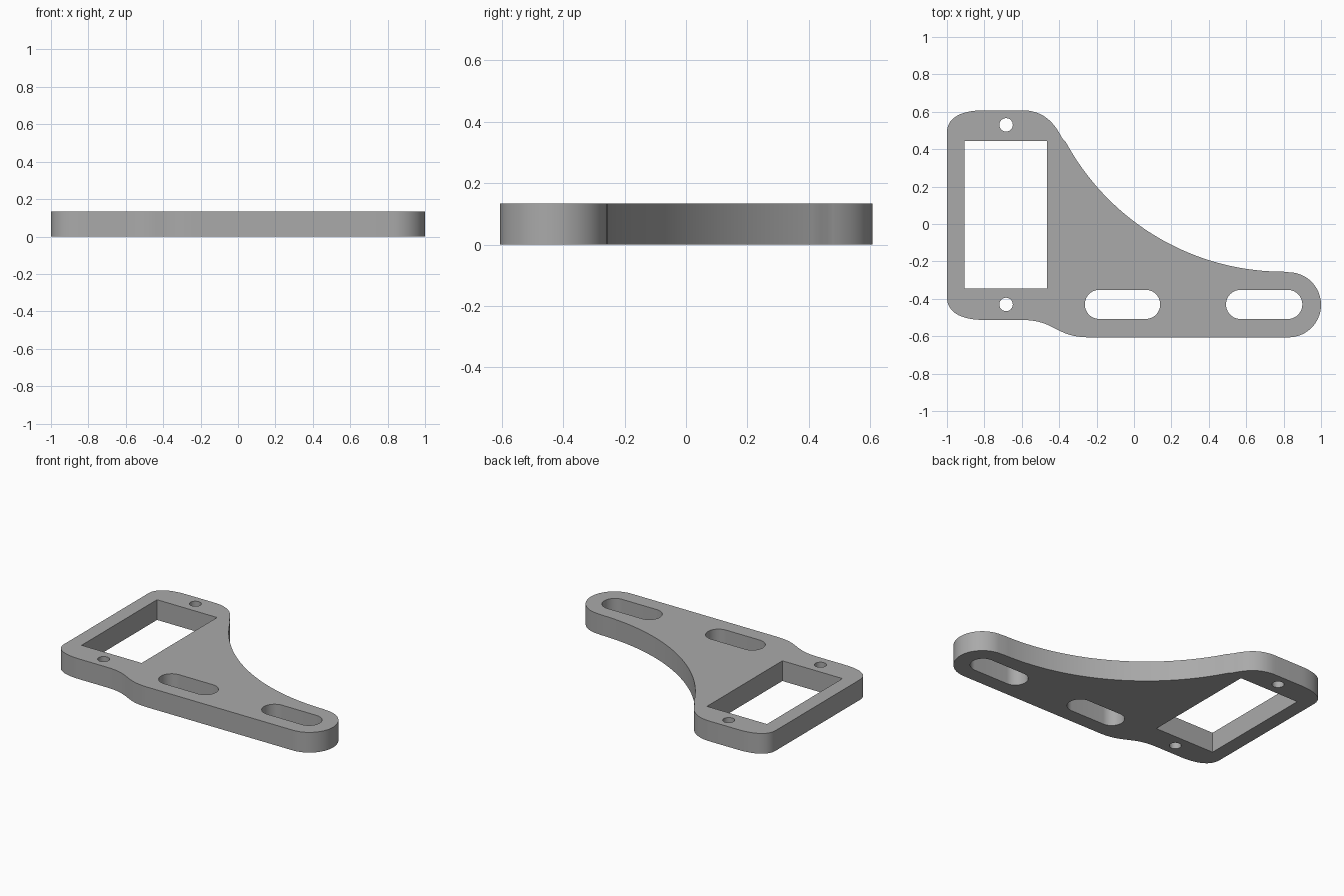
import bpy
from math import pi, cos, sin, atan2, radians
from mathutils import Vector
from mathutils.geometry import interpolate_bezier

if "Cube" in bpy.data.objects:
    bpy.data.objects.remove(bpy.data.objects["Cube"])

THICKNESS = 0.134


def arc(cx, cy, r, start, end, n=24):
    steps = [start + (end - start) * i / n for i in range(n + 1)]
    return [(cx + r * cos(a), cy + r * sin(a)) for a in steps]


def bezier(a, b, c, d, n=16):
    pts = interpolate_bezier(*(Vector((*p, 0)) for p in (a, b, c, d)), n + 1)
    return [(p.x, p.y) for p in pts]


def slot(x0, x1, y, r):
    return arc(x1, y, r, -pi / 2, pi / 2) + arc(x0, y, r, pi / 2, 3 * pi / 2)


# Outer outline, clockwise from the lower left corner
outline = bezier((-0.8, -0.513), (-0.93, -0.513), (-1, -0.47), (-1, -0.39))
outline += bezier((-1, 0.49), (-1, 0.565), (-0.93, 0.608), (-0.8, 0.608))
outline += bezier((-0.6, 0.608), (-0.5, 0.608), (-0.435, 0.56), (-0.385, 0.46))
# Sweeping concave edge, then the rounded tip
cx, cy, r = 0.8, 1.07, 1.325
outline += arc(cx, cy, r, atan2(0.46 - cy, -0.385 - cx) + 2 * pi, 1.5 * pi, 48)[1:]
outline += arc(0.826, -0.432, 0.174, pi / 2, -pi / 2, 32)
# Gentle step back up to the frame
outline += bezier((-0.24, -0.606), (-0.42, -0.606), (-0.42, -0.513), (-0.6, -0.513))

# Openings
window = [(-0.905, -0.345), (-0.465, -0.345), (-0.465, 0.445), (-0.905, 0.445)]
holes = [arc(-0.684, y, 0.036, 0, 2 * pi, 32)[:-1] for y in (0.53, -0.43)]
slots = [slot(a, b, -0.43, 0.078) for a, b in ((-0.185, 0.062), (0.57, 0.822))]

# Filled flat profile extruded to the plate thickness
curve = bpy.data.curves.new("plate_profile", "CURVE")
curve.dimensions = "2D"
curve.fill_mode = "BOTH"
curve.extrude = THICKNESS / 2
for loop in [outline, window, *holes, *slots]:
    spline = curve.splines.new("POLY")
    spline.points.add(len(loop) - 1)
    for point, (x, y) in zip(spline.points, loop):
        point.co = (x, y, 0, 1)
    spline.use_cyclic_u = True

plate = bpy.data.objects.new("mounting_plate", curve)
bpy.context.collection.objects.link(plate)
plate.location.z = THICKNESS / 2
bpy.context.view_layer.objects.active = plate
plate.select_set(True)
bpy.ops.object.convert(target="MESH")
plate = bpy.context.object

# Weld the caps to the walls and keep the rims crisp
bpy.ops.object.mode_set(mode="EDIT")
bpy.ops.mesh.select_all(action="SELECT")
bpy.ops.mesh.remove_doubles(threshold=0.0005)
bpy.ops.mesh.normals_make_consistent(inside=False)
bpy.ops.object.mode_set(mode="OBJECT")
bpy.ops.object.shade_smooth_by_angle(angle=radians(30))

# Plain grey finish
grey = bpy.data.materials.new("plain grey")
grey.use_nodes = True
color = (0.4, 0.4, 0.4, 1)
grey.diffuse_color = color
grey.node_tree.nodes["Principled BSDF"].inputs["Base Color"].default_value = color
plate.data.materials.clear()
plate.data.materials.append(grey)
